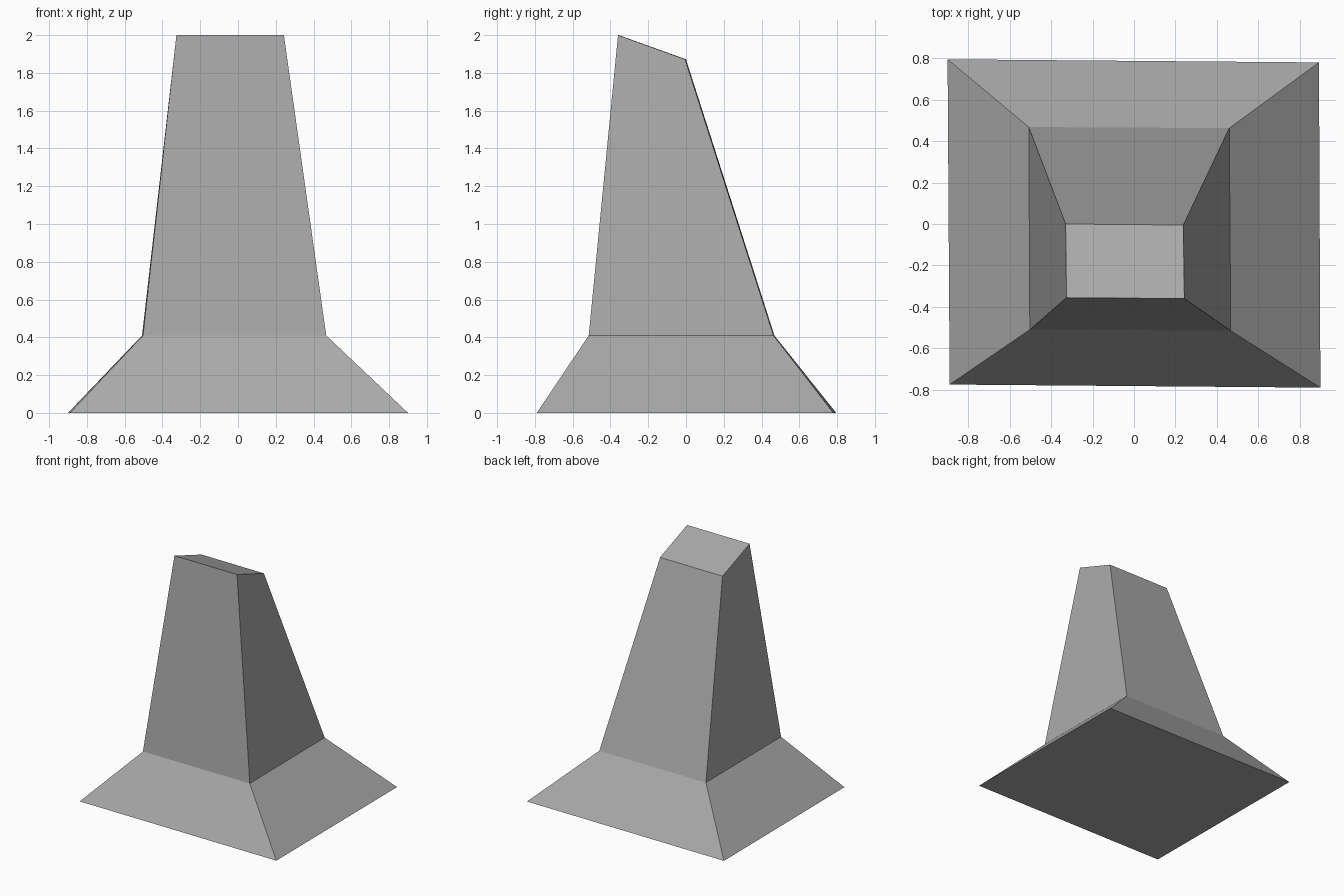
import bpy
import bmesh

cube = bpy.data.objects.get("Cube")
if cube:
    bpy.data.objects.remove(cube, do_unlink=True)

# Plain stone colour
stone = bpy.data.materials.new("grey stone")
stone.use_nodes = True
grey = (0.4, 0.4, 0.4, 1)
stone.diffuse_color = grey
stone.node_tree.nodes["Principled BSDF"].inputs["Base Color"].default_value = grey

# Corner rings: front left, front right, back right, back left as seen from the front
foot = [(-0.89, -0.775, 0), (0.9, -0.79, 0), (0.893, 0.78, 0), (-0.9, 0.795, 0)]
waist = [(-0.503, -0.51, 0.41), (0.467, -0.515, 0.41), (0.46, 0.463, 0.41), (-0.508, 0.468, 0.41)]
top = [(-0.326, -0.356, 2), (0.243, -0.36, 2), (0.238, -0.005, 1.872), (-0.33, 0, 1.872)]

# Flared foot and tapering pillar with a sloped top, as one closed shell
bm = bmesh.new()
rings = [[bm.verts.new(p) for p in ring] for ring in (foot, waist, top)]
for lower, upper in zip(rings, rings[1:]):
    for i in range(4):
        j = (i + 1) % 4
        bm.faces.new((lower[i], lower[j], upper[j], upper[i]))
bm.faces.new(reversed(rings[0]))
bm.faces.new(rings[-1])
bmesh.ops.recalc_face_normals(bm, faces=bm.faces)

mesh = bpy.data.meshes.new("flared_pillar")
bm.to_mesh(mesh)
bm.free()
mesh.materials.append(stone)
pillar = bpy.data.objects.new("flared_pillar", mesh)
bpy.context.collection.objects.link(pillar)
